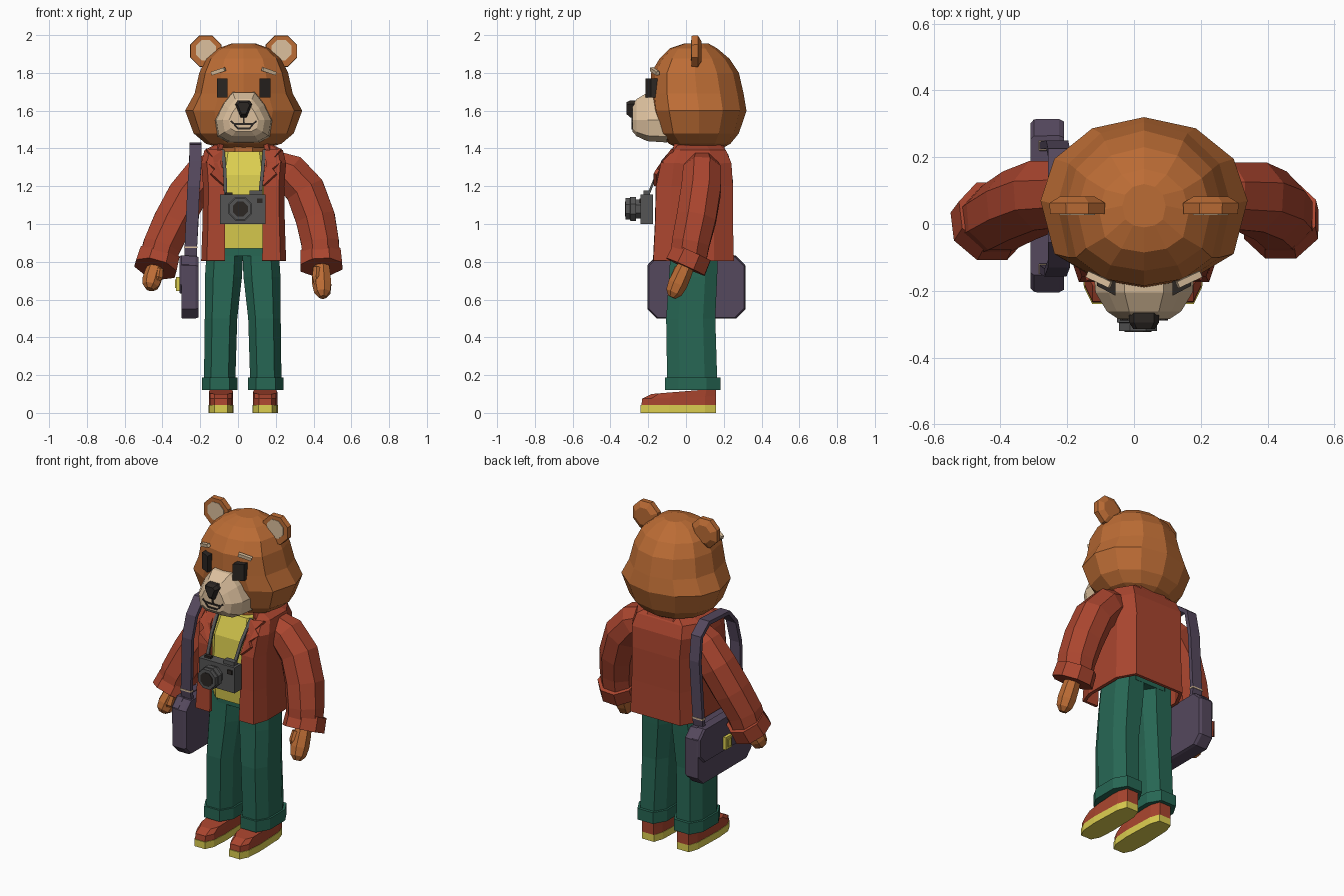
import bpy, bmesh, math
from mathutils import Vector

if "Cube" in bpy.data.objects:
    bpy.data.objects.remove(bpy.data.objects["Cube"])

CX = 0.03  # body centre line
PALETTE = dict(fur=(.5, .15, .035), red=(.40, .06, .028), green=(.02, .135, .088), yellow=(.72, .62, .08),
               purple=(.09, .065, .11), cream=(.72, .53, .34), dark=(.025, .02, .017), metal=(.09, .09, .09))
MATS = {}
for key, c in PALETTE.items():
    MATS[key] = bpy.data.materials.new(key)
    MATS[key].diffuse_color = (*c, 1)


def mesh(name, verts, faces, color, thick=0):
    me = bpy.data.meshes.new(name)
    me.from_pydata([tuple(v) for v in verts], [], faces)
    bm = bmesh.new()
    bm.from_mesh(me)
    bmesh.ops.recalc_face_normals(bm, faces=bm.faces)
    bm.to_mesh(me)
    bm.free()
    ob = bpy.data.objects.new(name, me)
    bpy.context.collection.objects.link(ob)
    me.materials.append(MATS[color])
    if thick:
        mod = ob.modifiers.new("thickness", 'SOLIDIFY')
        mod.thickness = thick
        mod.offset = 0
    return ob


def loft(name, rings, color, closed=True, thick=0):
    n = len(rings[0])
    faces = []
    for r in range(len(rings) - 1):
        for i in range(n if closed else n - 1):
            j = (i + 1) % n
            faces.append((r*n + i, r*n + j, (r+1)*n + j, (r+1)*n + i))
    if closed:
        faces += [tuple(range(n)), tuple(range((len(rings)-1)*n, len(rings)*n))]
    return mesh(name, [p for r in rings for p in r], faces, color, thick)


def head_ring(z, rx, y0, y1, n=12):
    """Oval ring with a flatter front for the face."""
    cy, ry = (y0 + y1)/2, (y1 - y0)/2
    ring = []
    for i in range(n):
        a = 2*math.pi*i/n
        s = math.sin(a)
        ring.append((CX + rx*math.cos(a), cy + ry*(s if s > 0 else -abs(s)**.65), z))
    return ring


def oct_box(cx, y0, y1, z, rx):
    cy, ry = (y0 + y1)/2, (y1 - y0)/2
    return [(cx + rx*a, cy + ry*b, z) for a, b in
            ((1, -.5), (1, .5), (.55, 1), (-.55, 1), (-1, .5), (-1, -.5), (-.55, -1), (.55, -1))]


def disc(cx, y, cz, r, n):
    return [(cx + r*math.cos(2*math.pi*(i+.5)/n), y, cz + r*math.sin(2*math.pi*(i+.5)/n)) for i in range(n)]


def tube(name, path, color, n=8):
    rings = []
    pts = [Vector(p[:3]) for p in path]
    for i, p in enumerate(pts):
        t = (pts[min(i+1, len(pts)-1)] - pts[max(i-1, 0)]).normalized()
        u = t.cross(Vector((0, 1, 0))).normalized()
        v = t.cross(u)
        rings.append([p + path[i][3]*(u*math.cos(a) + v*math.sin(a))
                      for a in (2*math.pi*(k+.5)/n for k in range(n))])
    return loft(name, rings, color)


def ribbon(name, path, width, color, thick):
    return loft(name, [[(x - width/2, y, z), (x + width/2, y, z)] for x, y, z in path], color, False, thick)


def box(name, x0, x1, y0, y1, z0, z1, color):
    return loft(name, [[(x0, y0, z), (x1, y0, z), (x1, y1, z), (x0, y1, z)] for z in (z0, z1)], color)


# head
loft("head", [head_ring(*r) for r in (
    (1.405, .13, -.05, .2), (1.425, .2, -.09, .235), (1.48, .265, -.145, .28), (1.6, .31, -.18, .32),
    (1.69, .26, -.19, .305), (1.80, .235, -.185, .28), (1.875, .2, -.14, .23),
    (1.93, .135, -.085, .165), (1.955, .065, -.01, .12))], "fur")
tube("neck", [(CX, .06, 1.33, .12), (CX, .06, 1.42, .12)], "fur")

# muzzle, nose and mouth
half = [(.06, .15), (.11, .085), (.15, .0), (.135, -.085), (.08, -.115)]
outline = half + [(-a, b) for a, b in reversed(half)]
loft("muzzle", [[(CX + a*s, y, 1.55 + b*s) for a, b in outline] for y, s in
                ((-.10, 1.03), (-.205, .97), (-.262, .74), (-.284, .52))], "cream")
nose = [(.03, 1.655), (.045, 1.635), (.016, 1.565), (-.016, 1.565), (-.045, 1.635), (-.03, 1.655)]
loft("nose", [[(CX + a*s, y, 1.62 + (b - 1.62)*s) for a, b in nose] for y, s in
              ((-.24, 1), (-.295, 1), (-.315, .7))], "dark")
for name, line in (("mouth_line", [(0, 1.57), (0.001, 1.53)]),
                   ("mouth_upper", [(-.068, 1.545), (-.05, 1.53), (.05, 1.53), (.068, 1.545)]),
                   ("mouth_lower", [(-.048, 1.525), (-.03, 1.505), (.03, 1.505), (.048, 1.525)])):
    tube(name, [(CX + x, -.284, z, .007) for x, z in line], "dark", 4)

# eyes, brows and ears
for s, side in ((-1, "right"), (1, "left")):
    e = CX + s*.113
    mesh(side + "_eye", [(e + s*a*.028, y + a*s*s*.015, z) for y in (-.2, -.14) for a, z in
                         ((-1, 1.67), (1, 1.67), (1, 1.77), (-1, 1.77))],
         [(0, 1, 2, 3), (4, 5, 6, 7), (0, 1, 5, 4), (1, 2, 6, 5), (2, 3, 7, 6), (3, 0, 4, 7)], "dark")
    tube(side + "_brow", [(CX + s*.168, -.15, 1.797, .014), (CX + s*.1, -.182, 1.82, .014)], "cream", 4)
    x = CX + s*.2
    loft(side + "_ear", [disc(x, y, 1.915, r, 8) for y, r in ((.083, .055), (.063, .09), (.03, .088))], "fur")
    loft(side + "_inner_ear", [disc(x, y, 1.92, .058, 8) for y in (.04, .027)], "cream")

# shirt
loft("shirt", [oct_box(CX, y0, y1, z, w) for z, w, y0, y1 in (
    (.87, .18, -.115, .2), (1.1, .18, -.135, .2), (1.26, .18, -.125, .2), (1.385, .15, -.075, .18))], "yellow")

# jacket body, open at the front
rings = []
for z, gap, w, yf, yb in ((.805, .098, .215, -.165, .245), (1.0, .1, .208, -.155, .24), (1.2, .105, .205, -.15, .24),
                          (1.32, .12, .215, -.125, .232), (1.385, .125, .2, -.06, .205), (1.42, .115, .13, -.03, .17)):
    h = [(gap, yf), (w*.88, yf), (w, yf*.5), (w, yb*.6), (w*.75, yb)]
    rings.append([(CX + a, b, z) for a, b in h] + [(CX - a, b, z) for a, b in reversed(h)])
loft("jacket_body", rings, "red", False, .02)
loft("jacket_collar", [[(CX + a*k, .06 + b*k, z) for a, b in (
    (.12, -.12), (.15, -.06), (.14, .06), (.08, .13), (-.08, .13), (-.14, .06), (-.15, -.06), (-.12, -.12))]
    for z, k in ((1.36, 1.12), (1.425, .96))], "red", False, .025)
lapel = [(.115, 1.385), (.2, 1.395), (.165, 1.35), (.2, 1.325), (.155, 1.29), (.175, 1.265), (.105, 1.2)]
for s, side in ((-1, "right"), (1, "left")):
    pts = [(CX + s*a, -.163 + max(0, z - 1.27)*.75, z) for a, z in lapel]
    mesh(side + "_lapel", pts, [(0, 1, 2), (0, 2, 4, 6), (2, 3, 4), (4, 5, 6)], "red", .018)

# sleeves, cuffs and hands
ARMS = {"left": [(.19, .085, 1.31, .085), (.27, .085, 1.275, .108), (.355, .08, 1.18, .113), (.41, .055, 1.03, .113),
                 (.435, .025, .90, .108), (.44, .01, .80, .103)],
        "right": [(-.12, .085, 1.31, .085), (-.19, .09, 1.255, .108), (-.27, .085, 1.15, .113),
                  (-.345, .055, 1.01, .113), (-.405, .02, .88, .108), (-.43, .005, .79, .103)]}
for side, path in ARMS.items():
    tube(side + "_sleeve", path, "red")
    d = (Vector(path[-1][:3]) - Vector(path[-2][:3])).normalized()
    e = Vector(path[-1][:3])
    at = lambda k, r: (*(e + d*k + Vector((0, -k*.3, 0))), r)
    tube(side + "_cuff", [at(-.05, .115), at(.028, .12)], "red")
    k = 1 if side == "left" else .75
    tube(side + "_hand", [at(-.02, .04), at(.06*k, .05), at(.12*k, .053), at(.165*k, .045), at(.19*k, .022)], "fur", 7)
    inward = Vector((-.025 if side == "left" else .025, -.045, 0))
    b = e + inward
    tube(side + "_thumb", [(*(b + d*.03), .02), (*(b + d*.08 + inward*.2), .025),
                           (*(b + d*.125*k + inward*.2), .014)], "fur", 6)

# trousers, turn-ups and shoes
loft("trouser_hips", [oct_box(.025, -.085, .17, z, .188) for z in (.83, .93)], "green")
sole = [(-.035, -.24), (.035, -.24), (.06, -.19), (.067, -.09), (.06, .1), (.04, .16),
        (-.04, .16), (-.06, .1), (-.067, -.09), (-.06, -.19)]
for s, side in ((-1, "right"), (1, "left")):
    leg = [(.88, .093, .096, -.08, .17), (.72, .102, .098, -.09, .165), (.5, .115, .086, -.105, .155),
           (.18, .122, .083, -.1, .165), (.125, .122, .083, -.1, .165)]
    loft(side + "_trouser_leg", [oct_box(.025 + s*o, y0, y1, z, w) for z, o, w, y0, y1 in leg], "green")
    loft(side + "_turn_up", [oct_box(.025 + s*.122, -.112, .182, z, .094) for z in (.12, .188)], "green")
    x = .027 + s*.117
    loft(side + "_sole", [[(x + a, b, z) for a, b in sole] for z in (0, .042)], "yellow")
    loft(side + "_shoe", [[(x + a*.96, .16 + (b - .16)*k, z + dz*(b + .24)) for a, b in sole]
                          for z, k, dz in ((.04, .99, 0), (.075, .98, .03), (.1, .86, .07))], "red")

# hanging camera with neck strap
box("camera_body", -.095, .145, -.24, -.175, 1.0, 1.155, "metal")
box("camera_dial", .06, .13, -.225, -.19, 1.15, 1.178, "metal")
box("camera_button", -.07, -.03, -.22, -.195, 1.15, 1.167, "dark")
box("camera_window", .1, .13, -.247, -.235, 1.11, 1.135, "dark")
loft("camera_lens", [disc(.012, y, 1.08, r, 8) for y, r in
                     ((-.235, .055), (-.265, .055), (-.266, .068), (-.295, .068), (-.296, .062), (-.32, .062))], "metal")
loft("camera_glass", [disc(.012, y, 1.08, .043, 8) for y in (-.31, -.323)], "dark")
for s, side in ((-1, "right"), (1, "left")):
    ribbon(side + "_camera_strap", [(CX - .005 + s*.09, -.205, 1.14), (CX + s*.1, -.15, 1.28),
                                    (CX + s*.11, -.07, 1.39)], .018, "metal", .012)

# shoulder bag
def bag_profile(x, k, z0=.5, z1=.83):
    cy, cz, h, v, c = .055, (z0 + z1)/2, .26, (z1 - z0)/2, .05
    pts = ((h, -v + c), (h, v - c), (h - c, v), (-h + c, v), (-h, v - c), (-h, -v + c), (-h + c, -v), (h - c, -v))
    return [(x, cy + a*k, cz + b*k) for a, b in pts]


loft("bag_body", [bag_profile(x, k) for x, k in ((-.3, .99), (-.29, 1), (-.225, 1), (-.21, .97))], "purple")
loft("bag_flap", [bag_profile(x, k, .63, .835) for x, k in ((-.31, .95), (-.3, .99), (-.26, .99))], "purple")
box("bag_buckle", -.328, -.305, .025, .085, .645, .72, "yellow")
box("bag_buckle_tongue", -.334, -.32, .042, .068, .66, .705, "yellow")
ribbon("bag_strap", [(-.25, -.12, .76), (-.25, -.135, .87), (-.235, -.145, 1.2), (-.225, -.12, 1.33),
                     (-.225, -.05, 1.41), (-.225, .14, 1.42), (-.225, .215, 1.36), (-.23, .238, 1.22),
                     (-.25, .235, .87), (-.25, .22, .76)], .066, "purple", .024)
for y, side in ((-.135, "front"), (.235, "back")):
    box(side + "_strap_clip", -.286, -.214, y - .015, y + .015, .873, .882, "cream")

for m in bpy.data.materials:
    if m.users and not m.is_grease_pencil:
        m.use_nodes = True
        m.node_tree.nodes["Principled BSDF"].inputs["Base Color"].default_value = m.diffuse_color
